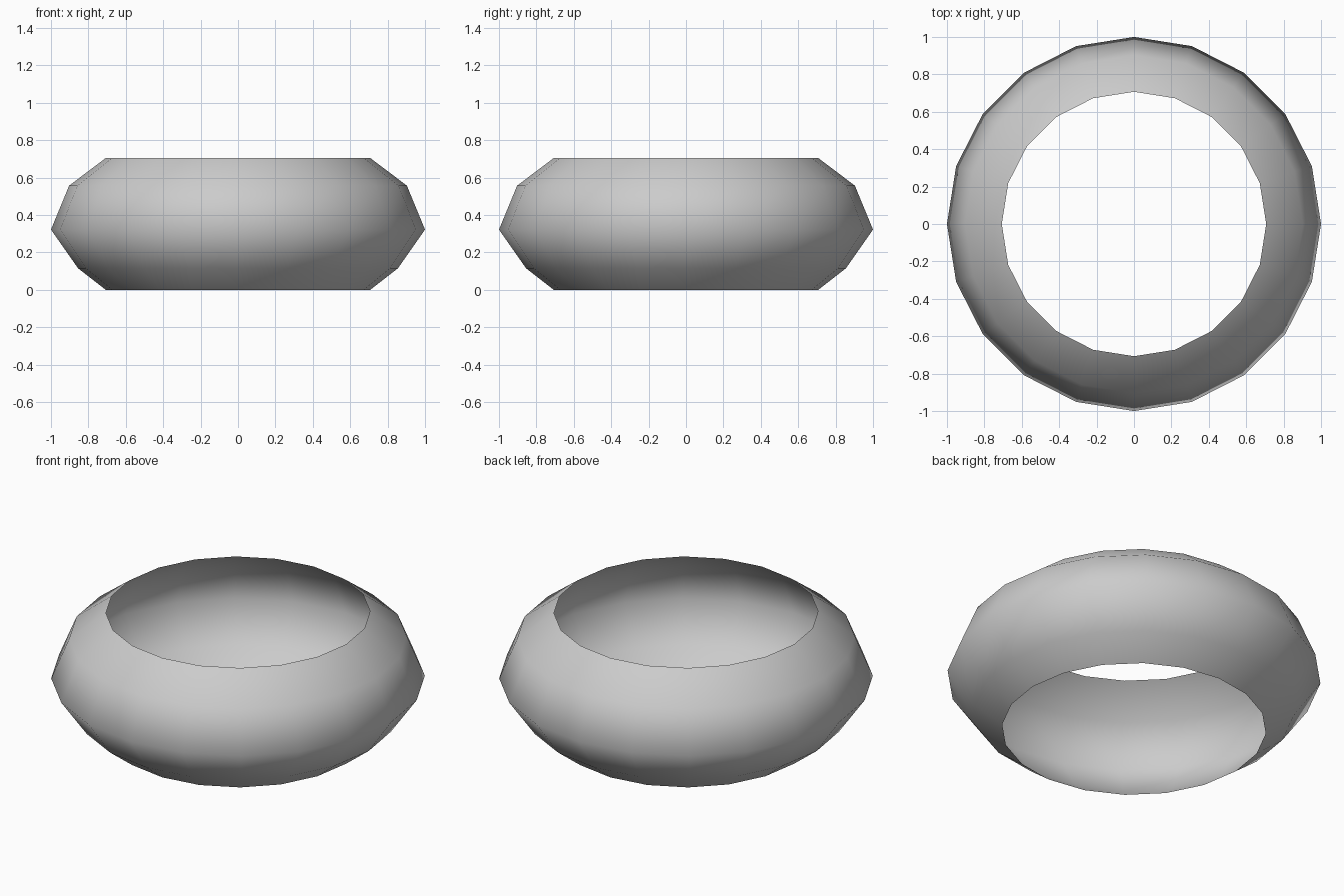
import bpy, bmesh
from math import tau

if "Cube" in bpy.data.objects:
    bpy.data.objects.remove(bpy.data.objects["Cube"])

SIDES = 20
# Wall profile (radius, height), from bottom rim to top rim
PROFILE = [(0.707, 0.0), (0.855, 0.115), (1.0, 0.322), (0.903, 0.557), (0.707, 0.705)]

# Open thin-walled bowl ring, made by spinning the profile about z
bm = bmesh.new()
verts = [bm.verts.new((r, 0, z)) for r, z in PROFILE]
edges = [bm.edges.new(pair) for pair in zip(verts, verts[1:])]
bmesh.ops.spin(bm, geom=verts + edges, cent=(0, 0, 0), axis=(0, 0, 1),
               angle=tau, steps=SIDES, use_merge=False)
bmesh.ops.remove_doubles(bm, verts=bm.verts, dist=0.0001)
bmesh.ops.recalc_face_normals(bm, faces=bm.faces)

# Make sure the normals point away from the axis
face = bm.faces[:][0]
centre = face.calc_center_median()
if face.normal.x * centre.x + face.normal.y * centre.y < 0:
    bmesh.ops.reverse_faces(bm, faces=bm.faces)

# Smooth shading over the whole wall
for f in bm.faces:
    f.smooth = True

mesh = bpy.data.meshes.new("ring_shell")
bm.to_mesh(mesh)
bm.free()
bpy.context.collection.objects.link(bpy.data.objects.new("ring_shell", mesh))
